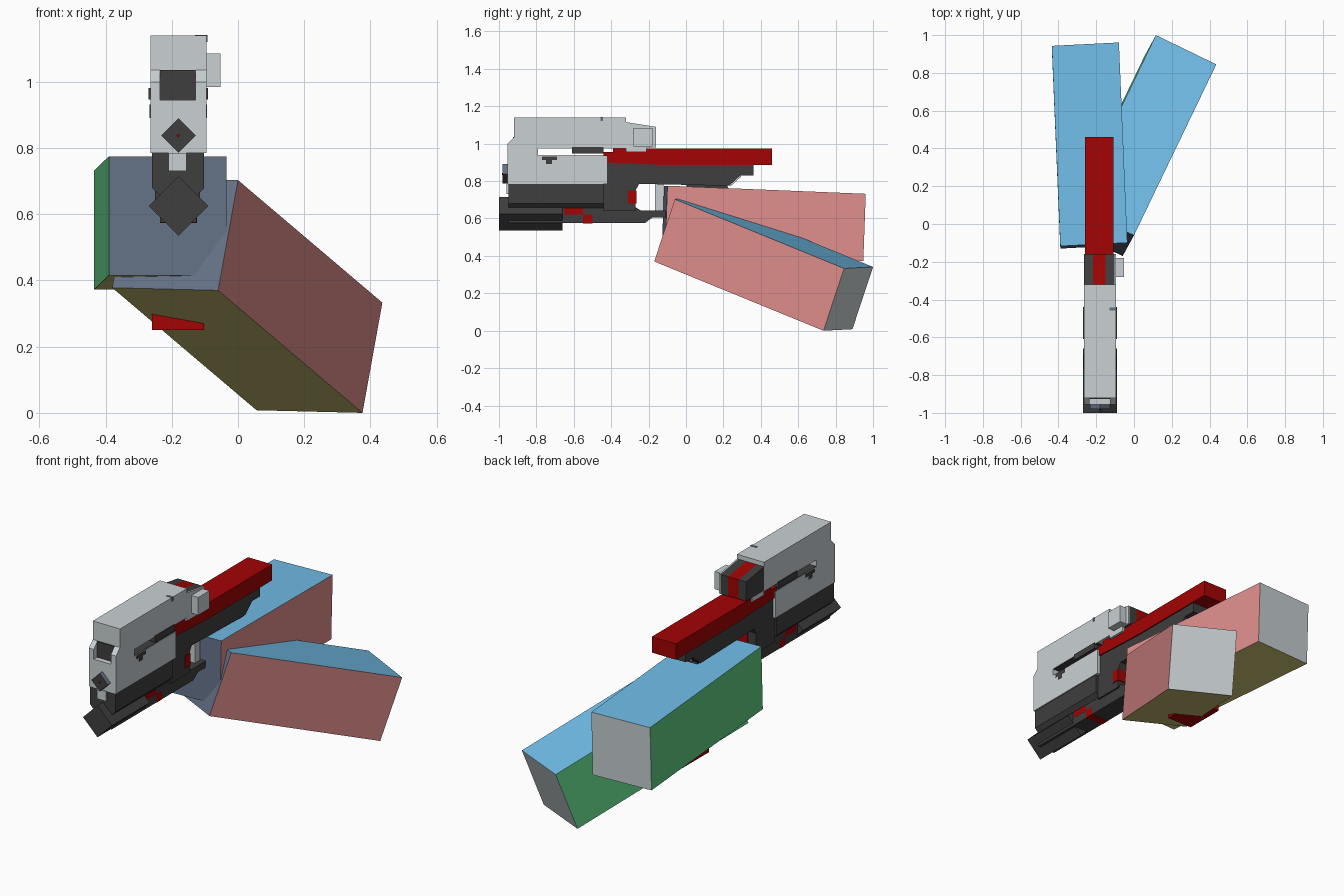
import bpy, bmesh
from mathutils import Vector

old = bpy.data.objects.get("Cube")
if old:
    bpy.data.objects.remove(old, do_unlink=True)


def material(name, rgb):
    lin = [((c / 255 + 0.055) / 1.055) ** 2.4 if c > 10 else c / 255 / 12.92 for c in rgb]
    m = bpy.data.materials.new(name)
    m.use_nodes = True
    m.diffuse_color = (*lin, 1)
    bsdf = next(n for n in m.node_tree.nodes if n.type == 'BSDF_PRINCIPLED')
    bsdf.inputs["Base Color"].default_value = (*lin, 1)
    bsdf.inputs["Roughness"].default_value = 0.8
    return m


LIGHT = material("light grey", (202, 209, 212))
DARK = material("dark grey", (62, 62, 62))
RED = material("red", (163, 3, 4))
BLUE = material("sky blue", (113, 189, 232))
PINK = material("dusty pink", (226, 144, 142))
GREEN = material("green", (95, 205, 130))
OLIVE = material("pale olive", (212, 203, 122))
SLATE = material("slate blue", (100, 114, 134))
CX = -0.18  # centre line of the pistol


def finish(name, bm, mats):
    bmesh.ops.recalc_face_normals(bm, faces=bm.faces[:])
    me = bpy.data.meshes.new(name)
    bm.to_mesh(me)
    bm.free()
    for m in mats:
        me.materials.append(m)
    ob = bpy.data.objects.new(name, me)
    bpy.context.collection.objects.link(ob)
    return ob


def prism(name, points, start, end, mat, axis='X'):
    """Extrude a (y, z) profile along x, or an (x, z) profile along y."""
    bm = bmesh.new()
    at = (lambda a, z, s: (s, a, z)) if axis == 'X' else (lambda a, z, s: (a, s, z))
    face = bm.faces.new([bm.verts.new(at(a, z, start)) for a, z in points])
    ext = bmesh.ops.extrude_face_region(bm, geom=[face])
    verts = [v for v in ext["geom"] if isinstance(v, bmesh.types.BMVert)]
    step = (end - start, 0, 0) if axis == 'X' else (0, end - start, 0)
    bmesh.ops.translate(bm, verts=verts, vec=step)
    return finish(name, bm, [mat])


def box(name, x, y, z, mat):
    return prism(name, [(y[0], z[0]), (y[1], z[0]), (y[1], z[1]), (y[0], z[1])], x[0], x[1], mat)


def diamond(name, z, r, y, mat):
    pts = [(CX - r, z), (CX, z - r), (CX + r, z), (CX, z + r)]
    return prism(name, pts, y[0], y[1], mat, 'Y')


def arm(name, corner, width, length, height):
    """Slanted box whose six sides each have their own colour."""
    bm = bmesh.new()
    bmesh.ops.create_cube(bm, size=1)
    mats = [PINK, GREEN, LIGHT, SLATE, BLUE, OLIVE]
    for f in bm.faces:
        k = max(range(3), key=lambda i: abs(f.normal[i]))
        f.material_index = 2 * k + (0 if f.normal[k] > 0 else 1)
    c, w, l, h = map(Vector, (corner, width, length, height))
    for v in bm.verts:
        u = v.co + Vector((0.5, 0.5, 0.5))
        v.co = c + w * u.x + l * u.y + h * u.z
    return finish(name, bm, mats)


# Arms
arm("straight_arm", (-0.39, -0.13, 0.415), (0.355, 0.018, 0), (-0.045, 1.06, -0.043), (0, 0.013, 0.36))
arm("angled_arm", (-0.38, -0.015, 0.378), (0.32, -0.155, -0.008), (0.436, 0.905, -0.37), (0.06, 0.11, 0.333))

# Slide: upper shroud, lower shroud and front block leave a side slot open
W = (-0.265, -0.095)
box("slide_top", W, (-0.92, -0.32), (0.975, 1.14), LIGHT)
box("slide_lower", W, (-0.92, -0.42), (0.785, 0.935), LIGHT)
box("slide_front", W, (-0.92, -0.79), (0.935, 0.975), LIGHT)
box("slide_lip", W, (-0.955, -0.92), (0.785, 0.945), LIGHT)
prong = [(-0.955, 0.945), (-0.92, 0.945), (-0.92, 1.035), (-0.955, 1.0)]
for side, x0, x1 in (("right", -0.265, -0.235), ("left", -0.128, -0.095)):
    prism("muzzle_prong_" + side, prong, x0, x1, LIGHT)
box("muzzle_opening", (-0.235, -0.128), (-0.926, -0.92), (0.945, 1.035), DARK)
box("front_tab", (-0.21, -0.155), (-0.96, -0.9), (0.73, 0.785), LIGHT)
box("slide_top_mark", (-0.13, -0.092), (-0.457, -0.443), (1.12, 1.142), SLATE)

# Dark lining inside the slot
L = (-0.262, -0.098)
box("slot_floor", L, (-0.79, -0.42), (0.935, 0.937), DARK)
box("slot_ceiling", L, (-0.79, -0.42), (0.973, 0.975), DARK)

# Barrel rod with slate upper sides and a red tip
rod = diamond("barrel_rod", 0.838, 0.052, (-0.98, -0.94), DARK)
rod.data.materials.append(SLATE)
for p in rod.data.polygons:
    p.material_index = 1 if p.normal.z > 0.5 else 0
diamond("barrel_tip", 0.838, 0.006, (-0.985, -0.98), RED)

# Slot fittings on both sides
box("slot_bar", (-0.27, -0.09), (-0.61, -0.44), (0.947, 0.982), DARK)
C = (-0.267, -0.093)
box("slot_catch", C, (-0.77, -0.69), (0.912, 0.932), DARK)
box("slot_catch_pin", C, (-0.748, -0.716), (0.89, 0.912), DARK)

# Rear sight housing with stripe and side knob
rear = [(-0.32, 0.98), (-0.16, 0.98), (-0.16, 1.09), (-0.32, 1.115)]
for name, x0, x1, mat in (("rear_sight_right", -0.265, -0.218, DARK),
                          ("rear_sight_stripe", -0.218, -0.152, RED),
                          ("rear_sight_left", -0.152, -0.103, DARK),
                          ("rear_sight_side_plate", -0.103, -0.095, LIGHT)):
    prism(name, rear, x0, x1, mat)
box("rear_sight_foot", W, (-0.32, -0.21), (0.955, 0.98), LIGHT)
box("side_knob", (-0.095, -0.053), (-0.28, -0.18), (0.985, 1.085), LIGHT)

# Red rear slide
prism("red_slide", [(-0.44, 0.9), (-0.1, 0.885), (0.46, 0.885), (0.46, 0.975),
                    (-0.39, 0.975), (-0.39, 0.955), (-0.44, 0.955)], -0.26, -0.108, RED)

# Frame
prism("rear_frame", [(-0.42, 0.75), (-0.27, 0.75), (-0.25, 0.785), (0.23, 0.775), (0.29, 0.83),
                     (0.36, 0.83), (0.36, 0.89), (-0.42, 0.9)], -0.25, -0.115, DARK)
prism("rear_frame_plate", [(0.232, 0.777), (0.29, 0.83), (0.296, 0.825), (0.238, 0.772)],
      -0.205, -0.155, LIGHT)
prism("front_frame", [(-0.26, 0.785), (-0.26, 0.68), (-0.235, 0.655), (-0.125, 0.655),
                      (-0.102, 0.68), (-0.102, 0.785)], -0.95, -0.44, DARK, 'Y')
box("frame_bridge", (-0.25, -0.115), (-0.44, -0.27), (0.64, 0.785), DARK)
box("frame_button", (-0.2, -0.111), (-0.31, -0.265), (0.68, 0.75), RED)
prism("lower_rail", [(-0.95, 0.575), (-0.22, 0.575), (-0.18, 0.605), (-0.11, 0.605),
                     (-0.11, 0.642), (-0.24, 0.642), (-0.27, 0.66), (-0.95, 0.66)], -0.235, -0.125, DARK)
R = (-0.2358, -0.1242)
box("rail_red_upper", R, (-0.65, -0.55), (0.62, 0.66), RED)
box("rail_red_lower", R, (-0.55, -0.5), (0.574, 0.62), RED)
box("rail_stud", R, (-0.85, -0.82), (0.62, 0.655), SLATE)
diamond("under_barrel_rod", 0.625, 0.09, (-1.0, -0.66), DARK)

# Trigger, grip and magazine
prism("trigger", [(-0.165, 0.642), (-0.12, 0.642), (-0.12, 0.785), (-0.165, 0.785)], -0.205, -0.155, LIGHT)
prism("grip", [(0.0, 0.785), (0.22, 0.785), (0.3, 0.4), (0.14, 0.4)], -0.23, -0.13, DARK)
box("magazine", (-0.26, -0.102), (0.165, 0.4), (0.25, 0.4), RED)
